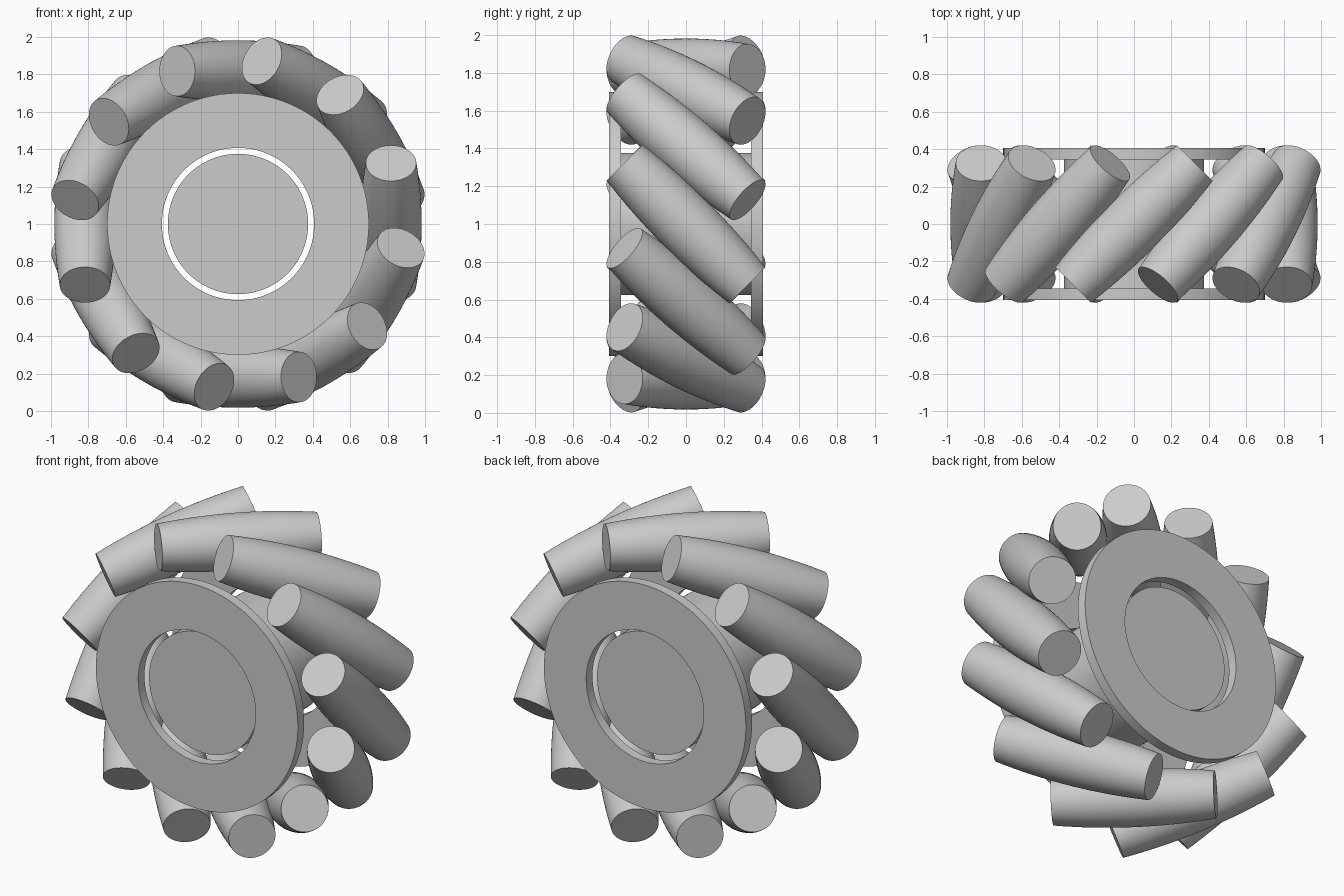
import bpy
import bmesh
from math import cos, sin, pi, radians, sqrt
from mathutils import Matrix, Vector

cube = bpy.data.objects.get("Cube")
if cube:
    bpy.data.objects.remove(cube, do_unlink=True)

# Single grey material
grey = bpy.data.materials.new("plain_grey")
grey.use_nodes = True
grey.diffuse_color = (0.6, 0.6, 0.6, 1)
grey.node_tree.nodes["Principled BSDF"].inputs["Base Color"].default_value = (0.6, 0.6, 0.6, 1)

CENTRE = Vector((0, 0, 1))
ROLLERS = 12
ROLLER_ORBIT = 0.818
HALF_LENGTH = 0.46
END_RADIUS, MID_RADIUS = 0.135, 0.164


def lathe(name, profile, steps, closed=False):
    """Revolve (radius, height) points around local z into a mesh."""
    bm = bmesh.new()
    verts = [bm.verts.new((r, 0, h)) for r, h in profile]
    edges = [bm.edges.new(pair) for pair in zip(verts, verts[1:])]
    if closed:
        edges.append(bm.edges.new((verts[-1], verts[0])))
    bmesh.ops.spin(bm, geom=verts + edges, axis=(0, 0, 1), cent=(0, 0, 0),
                   angle=2 * pi, steps=steps)
    bmesh.ops.remove_doubles(bm, verts=bm.verts, dist=1e-4)
    bmesh.ops.recalc_face_normals(bm, faces=bm.faces)
    mesh = bpy.data.meshes.new(name)
    bm.to_mesh(mesh)
    bm.free()
    mesh.materials.append(grey)
    return mesh


def place(name, mesh, location, axis):
    """Add the mesh as an object with its local z along the axis."""
    obj = bpy.data.objects.new(name, mesh)
    bpy.context.collection.objects.link(obj)
    turn = axis.to_track_quat('Z', 'Y').to_matrix().to_4x4()
    obj.matrix_world = Matrix.Translation(location) @ turn
    return obj


parts = []
wheel_axis = Vector((0, 1, 0))

# Solid hub between the plates
hub = lathe("hub", [(0, -0.345), (0.375, -0.345), (0.375, 0.345), (0, 0.345)], 96)
parts.append(place("hub", hub, CENTRE, wheel_axis))

# Ring-shaped side plates
plate = lathe("side_plate", [(0.407, -0.031), (0.7, -0.031), (0.7, 0.031), (0.407, 0.031)],
              96, closed=True)
for name, side in (("front_plate", -1), ("back_plate", 1)):
    parts.append(place(name, plate, CENTRE + wheel_axis * side * 0.376, wheel_axis))

# Barrel-shaped rollers, skewed 45 degrees around the rim
barrel = [(0, -HALF_LENGTH)]
for i in range(17):
    t = i / 8 - 1
    barrel.append((MID_RADIUS - (MID_RADIUS - END_RADIUS) * t * t, HALF_LENGTH * t))
barrel.append((0, HALF_LENGTH))
roller = lathe("roller", barrel, 64)
for i in range(ROLLERS):
    a = 2 * pi * i / ROLLERS
    radial = Vector((cos(a), 0, sin(a)))
    tangent = Vector((-sin(a), 0, cos(a)))
    axis = (tangent - wheel_axis) / sqrt(2)
    parts.append(place(f"roller_{i + 1}", roller, CENTRE + radial * ROLLER_ORBIT, axis))

# Smooth round sides, crisp rims
bpy.ops.object.select_all(action='DESELECT')
for obj in parts:
    obj.select_set(True)
bpy.context.view_layer.objects.active = parts[0]
bpy.ops.object.shade_smooth_by_angle(angle=radians(30))
